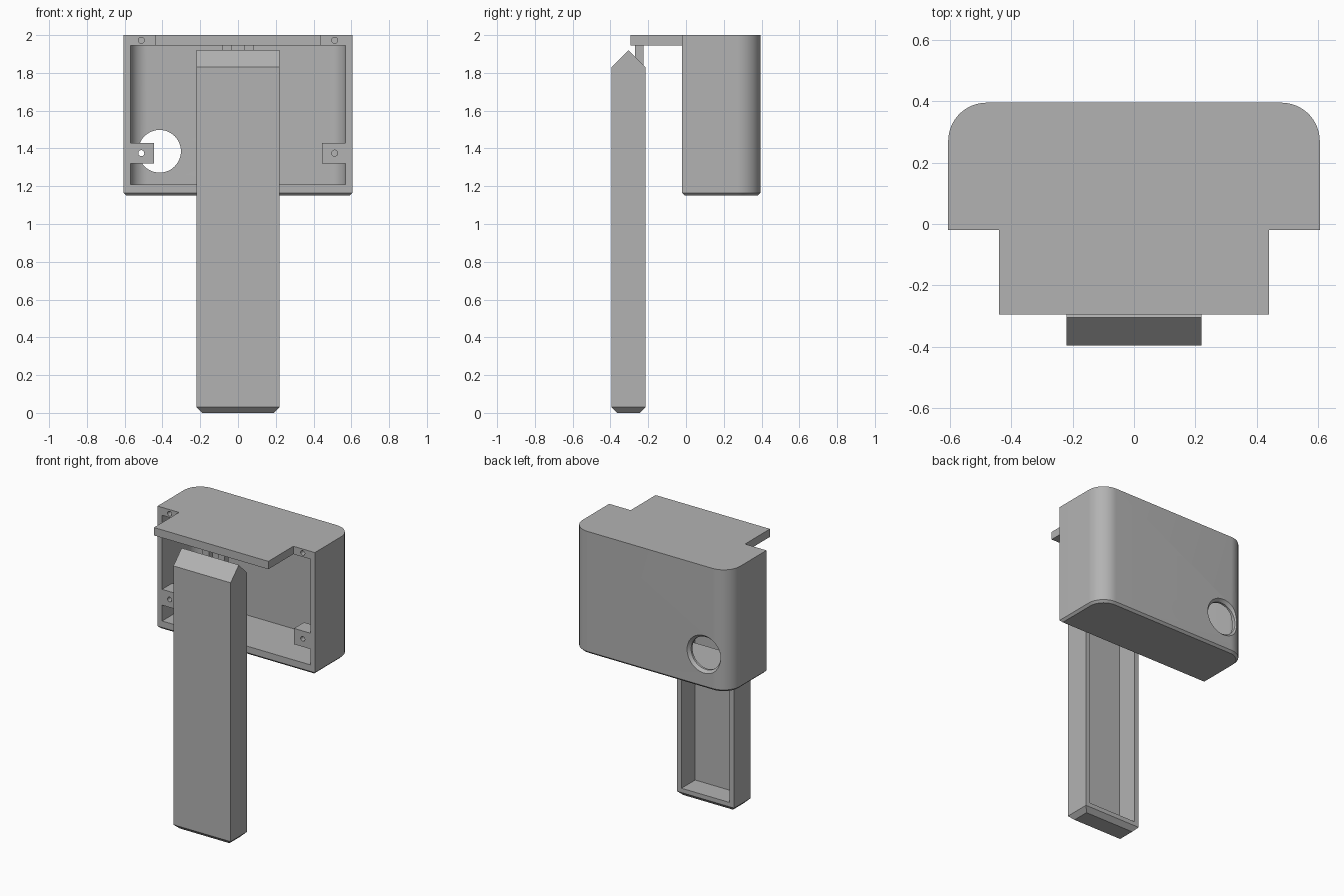
import bpy, bmesh, math
from mathutils import Matrix

if "Cube" in bpy.data.objects:
    bpy.data.objects.remove(bpy.data.objects["Cube"])

GREY = (0.45, 0.45, 0.45, 1)
mat = bpy.data.materials.new("plain grey")
mat.use_nodes = True
mat.diffuse_color = GREY
mat.node_tree.nodes["Principled BSDF"].inputs["Base Color"].default_value = GREY


def make(name, bm):
    bmesh.ops.remove_doubles(bm, verts=bm.verts, dist=1e-5)
    bmesh.ops.recalc_face_normals(bm, faces=bm.faces)
    mesh = bpy.data.meshes.new(name)
    bm.to_mesh(mesh)
    bm.free()
    mesh.materials.append(mat)
    ob = bpy.data.objects.new(name, mesh)
    bpy.context.collection.objects.link(ob)
    return ob


def outline(hw, y0, y1, r=0, steps=16):
    """Rectangle in plan with its two back corners rounded."""
    pts = [(-hw, y0), (hw, y0)]
    if r <= 0:
        return pts + [(hw, y1), (-hw, y1)]
    arc = [math.pi / 2 * i / steps for i in range(steps + 1)]
    right = [(hw - r + r * math.cos(a), y1 - r + r * math.sin(a)) for a in arc]
    return pts + right + [(-x, y) for x, y in reversed(right)]


def loft(name, levels):
    """Join (z, outline) levels into a closed solid."""
    bm = bmesh.new()
    rings = [[bm.verts.new((x, y, z)) for x, y in pts] for z, pts in levels]
    for a, b in zip(rings, rings[1:]):
        for i in range(len(a)):
            j = (i + 1) % len(a)
            bm.faces.new((a[i], a[j], b[j], b[i]))
    bm.faces.new(rings[0])
    bm.faces.new(rings[-1])
    return make(name, bm)


def box(name, x, y, z):
    bm = bmesh.new()
    bmesh.ops.create_cube(bm, size=1)
    for v in bm.verts:
        v.co = [lo + (c + 0.5) * (hi - lo) for c, (lo, hi) in zip(v.co, (x, y, z))]
    return make(name, bm)


def bore(name, x, z, y0, y1, r0, r1, segments=32):
    """Round cutter along y, radius r0 at y0 and r1 at y1."""
    bm = bmesh.new()
    place = Matrix.Translation((x, (y0 + y1) / 2, z)) @ Matrix.Rotation(-math.pi / 2, 4, 'X')
    bmesh.ops.create_cone(bm, cap_ends=True, segments=segments, radius1=r0,
                          radius2=r1, depth=y1 - y0, matrix=place)
    return make(name, bm)


def combine(target, tool, operation):
    tool.hide_render = True
    mod = target.modifiers.new("combine", 'BOOLEAN')
    mod.object, mod.operation, mod.solver = tool, operation, 'EXACT'
    bpy.context.view_layer.objects.active = target
    bpy.ops.object.modifier_apply(modifier=mod.name)
    bpy.data.objects.remove(tool)


# Housing: open-fronted shell with rounded back corners and chamfered base
FRONT, BACK = -0.02, 0.395
full = outline(0.605, FRONT, BACK, 0.125)
base = outline(0.59, FRONT + 0.015, BACK - 0.015, 0.11)
housing = loft("housing", [(1.15, base), (1.165, full), (2, full)])
inner = outline(0.57, -0.1, 0.36, 0.09)
combine(housing, loft("cavity", [(1.21, inner), (1.945, inner)]), 'DIFFERENCE')

# Top plate reaching forward over the clip
combine(housing, box("top_plate", (-0.44, 0.44), (-0.295, 0.1), (1.945, 2)), 'UNION')

# Screw tabs and screw holes on both sides
for s in (-1, 1):
    tab = box("screw_tab", sorted((s * 0.445, s * 0.59)), (FRONT, 0.09), (1.32, 1.43))
    combine(housing, tab, 'UNION')
    for z in (1.375, 1.972):
        combine(housing, bore("screw_hole", s * 0.512, z, -0.1, 0.13, 0.016, 0.016, 20), 'DIFFERENCE')

# Round cable opening in the back wall, countersunk outside
combine(housing, bore("cable_hole", -0.415, 1.385, 0.2, 0.5, 0.113, 0.113, 48), 'DIFFERENCE')
combine(housing, bore("countersink", -0.415, 1.385, 0.375, 0.397, 0.113, 0.132, 48), 'DIFFERENCE')

# Long clip: chamfered foot, ridge top, hollow from behind
Y0, Y1 = -0.395, -0.215
shaft = outline(0.22, Y0, Y1)
foot = outline(0.19, Y0 + 0.03, Y1 - 0.03)
ridge = outline(0.22, (Y0 + Y1) / 2, (Y0 + Y1) / 2)
clip = loft("clip", [(0, foot), (0.03, shaft), (1.83, shaft), (1.92, ridge)])
combine(clip, box("clip_cavity", (-0.185, 0.185), (-0.365, -0.1), (0.06, 1.79)), 'DIFFERENCE')

# Two small ribs joining the clip to the plate
for side, s in (("right", -1), ("left", 1)):
    box(side + "_rib", sorted((s * 0.035, s * 0.085)), (-0.27, -0.225), (1.82, 1.945))

# Smooth the curved walls, keep edges sharp
for ob in (housing, clip):
    bpy.ops.object.select_all(action='DESELECT')
    ob.select_set(True)
    bpy.context.view_layer.objects.active = ob
    bpy.ops.object.shade_smooth_by_angle(angle=math.radians(30))
